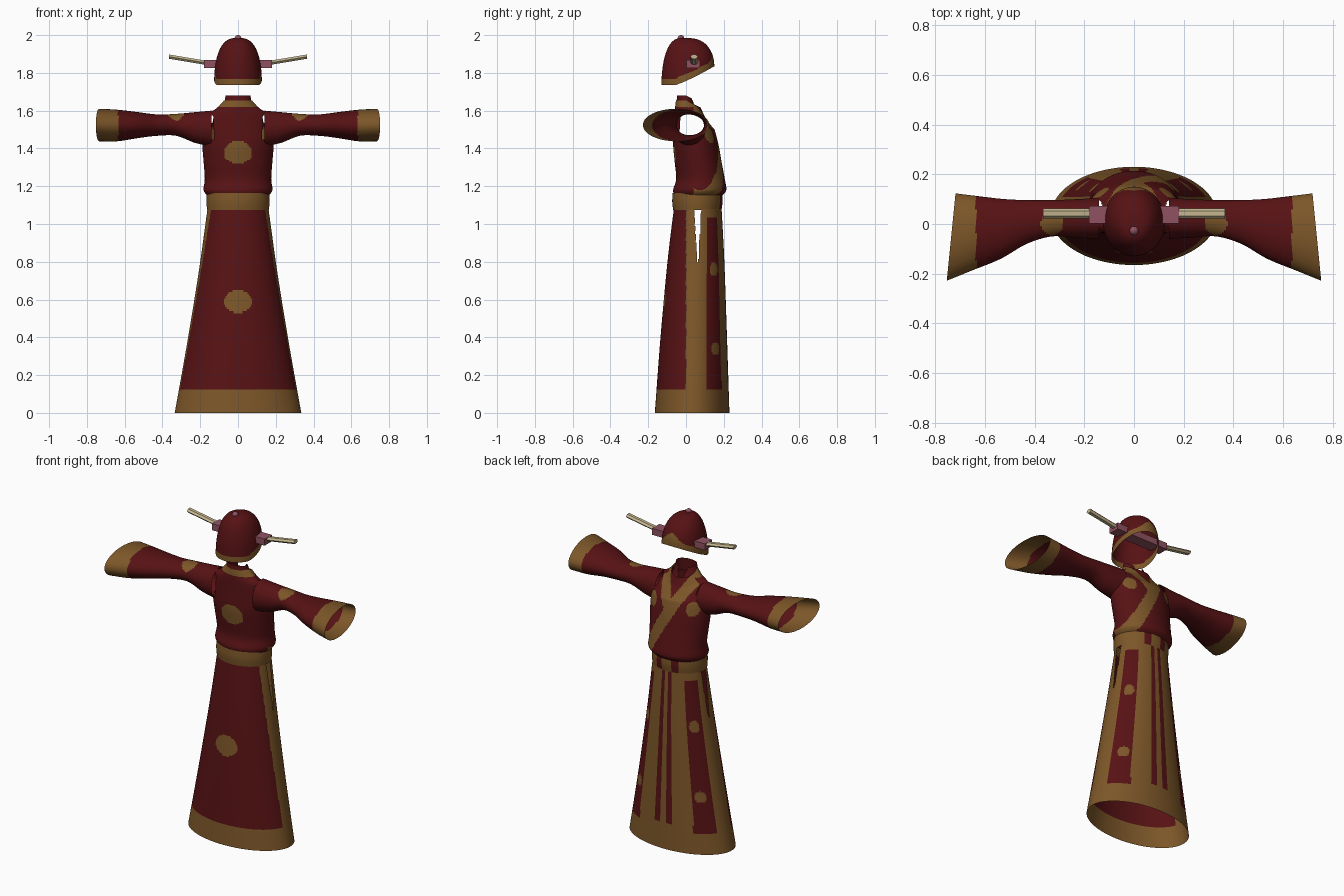
import bpy, bmesh, math
from mathutils import Vector

cube = bpy.data.objects.get("Cube")
if cube:
    bpy.data.objects.remove(cube, do_unlink=True)


def material(name, rgb):
    m = bpy.data.materials.new(name)
    m.use_nodes = True
    m.diffuse_color = (*rgb, 1)
    m.node_tree.nodes["Principled BSDF"].inputs["Base Color"].default_value = (*rgb, 1)
    return m


RED = material("dark red cloth", (0.095, 0.006, 0.007))
GOLD = material("old gold cloth", (0.205, 0.095, 0.022))
PINK = material("dusty pink", (0.28, 0.085, 0.12))
CREAM = material("cream", (0.55, 0.46, 0.27))


def finish(name, bm, mats):
    bmesh.ops.recalc_face_normals(bm, faces=bm.faces)
    me = bpy.data.meshes.new(name)
    bm.to_mesh(me)
    bm.free()
    for m in mats:
        me.materials.append(m)
    ob = bpy.data.objects.new(name, me)
    bpy.context.collection.objects.link(ob)
    return ob


def smooth(ob):
    for p in ob.data.polygons:
        p.use_smooth = True


def spline(rows, t):
    """Smooth interpolation through the rows, t from 0 to 1."""
    s = t * (len(rows) - 1)
    i = min(int(s), len(rows) - 2)
    f = s - i
    p0, p1, p2, p3 = (rows[max(0, min(len(rows) - 1, i + k))] for k in (-1, 0, 1, 2))
    return [b + 0.5 * f * (c - a + f * (2 * a - 5 * b + 4 * c - d + f * (3 * (b - c) + d - a)))
            for a, b, c, d in zip(p0, p1, p2, p3)]


def shell(name, point, nu, nv, gold, skip=lambda p: False):
    """Open surface around angle u and along v; gold and skip are rules on face centres."""
    bm = bmesh.new()
    grid = [[bm.verts.new(point(2 * math.pi * i / nu, j / nv)) for i in range(nu)]
            for j in range(nv + 1)]
    for j in range(nv):
        for i in range(nu):
            k = (i + 1) % nu
            quad = [grid[j][i], grid[j][k], grid[j + 1][k], grid[j + 1][i]]
            c = sum((v.co for v in quad), Vector()) / 4
            if not skip(c):
                bm.faces.new(quad).material_index = int(gold(c))
    bmesh.ops.delete(bm, geom=[v for v in bm.verts if not v.link_faces], context='VERTS')
    bmesh.ops.remove_doubles(bm, verts=bm.verts, dist=1e-5)
    ob = finish(name, bm, (RED, GOLD))
    smooth(ob)
    return ob


def upright(rows):
    """Elliptical sections given as height, half width, front y, back y."""
    def point(u, t):
        z, hx, y0, y1 = spline(rows, t)
        return Vector((hx * math.sin(u), (y0 + y1) / 2 + (y1 - y0) / 2 * math.cos(u), z))
    return point


def spot(a, b, ra, rb):
    return (a / ra) ** 2 + (b / rb) ** 2 < 1


# Skirt: hem, side bands, back panels and round badges
def skirt_gold(p):
    x, y, z = abs(p.x), p.y, p.z
    if z < 0.12 or 0.0 < y < 0.11:
        return True
    if y < 0:
        return spot(x, z - 0.59, 0.075, 0.06)
    half = 0.335 - 0.157 * z
    angle = math.degrees(math.asin(min(1, x / half)))
    if z > 1.035 and 0.07 < x < 0.16:
        return True
    if angle < 36:
        return not (4 < angle < 11 and z > 0.16)
    return any(spot((angle - 48) * 0.0042, z - h, 0.036, 0.036) for h in (0.34, 0.76))


def side_slit(p):
    return p.z > 0.78 and abs(p.x) > 0.1 and abs(p.y - 0.062) < 0.018 * (p.z - 0.76) / 0.3


skirt_rows = [(0, 0.335, -0.165, 0.23), (0.4, 0.264, -0.135, 0.217),
              (0.8, 0.2, -0.098, 0.203), (1.09, 0.162, -0.063, 0.188)]
shell("skirt", upright(skirt_rows), 192, 110, skirt_gold, side_slit)

# Belt
belt_rows = [(1.075, 0.164, -0.068, 0.188), (1.12, 0.167, -0.073, 0.194), (1.165, 0.165, -0.07, 0.192)]
shell("belt", upright(belt_rows), 96, 8, lambda p: not (p.y > 0.1 and 0.03 < abs(p.x) < 0.07))

# Sleeve sections: x, front y, back y, low z, high z
sleeve_rows = [(0.14, -0.06, 0.105, 1.41, 1.6), (0.23, -0.055, 0.1, 1.43, 1.592),
               (0.33, -0.05, 0.096, 1.467, 1.583), (0.43, -0.08, 0.096, 1.467, 1.58),
               (0.53, -0.14, 0.1, 1.455, 1.592), (0.64, -0.187, 0.112, 1.438, 1.605),
               (0.735, -0.228, 0.123, 1.438, 1.61)]


def tilt(p):
    """Lower the back of the neckline."""
    p.z -= 0.5 * max(0, p.y) * max(0, min(1, (p.z - 1.5) / 0.12))
    return p


# Torso with crossed lapels and open armholes
torso_rows = [(1.15, 0.162, -0.06, 0.19), (1.18, 0.182, -0.068, 0.213), (1.24, 0.176, -0.052, 0.205),
              (1.33, 0.182, -0.06, 0.188), (1.42, 0.189, -0.068, 0.172), (1.51, 0.187, -0.063, 0.148),
              (1.58, 0.168, -0.06, 0.118), (1.615, 0.115, -0.058, 0.1), (1.655, 0.075, -0.053, 0.078)]


def torso_gold(p):
    x, y, z = p
    lapel = -0.1 + (1.62 - z) * 0.55
    if y < 0.04:
        return z > 1.618 or spot(x, z - 1.38, 0.075, 0.06)
    if abs(x - lapel) < 0.04 or (x > lapel and abs(x + lapel) < 0.036):
        return True
    return spot(abs(x) - 0.135, z - 1.47, 0.034, 0.042)


torso_point = upright(torso_rows)
shell("torso", lambda u, t: tilt(torso_point(u, t)), 144, 80, torso_gold,
      lambda p: abs(p.x) > 0.13 and spot(p.y - 0.022, p.z - 1.507, 0.076, 0.085))

# Inner collar, parted at the back
collar_point = upright([(1.6, 0.085, -0.052, 0.07), (1.645, 0.072, -0.05, 0.05), (1.68, 0.066, -0.047, 0.035)])
shell("inner_collar", lambda u, t: tilt(collar_point(u, t)), 64, 8, lambda p: False,
      lambda p: p.y > 0 and abs(p.x) < 0.012 + max(0, p.z - 1.6) * 0.3)

# Flared sleeves with cuffs and shoulder badges
for side, label in ((1, "left"), (-1, "right")):
    def sleeve_point(u, t):
        x, y0, y1, z0, z1 = spline(sleeve_rows, t)
        y = (y0 + y1) / 2 + (y1 - y0) / 2 * math.cos(u)
        z = (z0 + z1) / 2 + (z1 - z0) / 2 * math.sin(u)
        return Vector((side * (x - 0.1 * t * (y + 0.05)), y, z))

    shell(label + "_sleeve", sleeve_point, 72, 72,
          lambda p: abs(p.x) > 0.635 or (p.z > 1.53 and spot(abs(p.x) - 0.33, p.y, 0.045, 0.045)))


# Cap: open dome with a slanted rim
def rim_height(y):
    return 1.735 + 0.1 * max(0, (y + 0.06) / 0.21) ** 1.2


def cap_point(u, t):
    a = t * math.pi / 2
    r = max(0, math.cos(a)) ** 0.7
    y = 0.01 + 0.14 * math.cos(u)
    z = rim_height(y)
    return Vector((0.126 * r * math.sin(u), y * r - 0.012 * (1 - r), z + (1.985 - z) * math.sin(a)))


def cap_gold(p):
    bump = 0.05 * max(0, 1 - abs(p.x) / 0.07) if p.y > 0.03 else 0
    return p.z < rim_height(p.y) + 0.036 + bump


shell("cap", cap_point, 96, 48, cap_gold)

# Knob on the cap
bm = bmesh.new()
bmesh.ops.create_uvsphere(bm, u_segments=16, v_segments=10, radius=0.018)
bmesh.ops.translate(bm, verts=bm.verts, vec=(0, -0.027, 1.982))
smooth(finish("cap_knob", bm, (PINK,)))

# Crossbar through the cap
bm = bmesh.new()
bmesh.ops.create_cube(bm, size=1)
bmesh.ops.scale(bm, verts=bm.verts, vec=(0.36, 0.07, 0.04))
bmesh.ops.translate(bm, verts=bm.verts, vec=(0, 0.038, 1.847))
finish("cap_crossbar", bm, (PINK,))

# Drooping wings
for side, label in ((1, "left"), (-1, "right")):
    bm = bmesh.new()
    bmesh.ops.create_cone(bm, cap_ends=True, segments=6, radius1=0.5, radius2=0.5, depth=1)
    for v in bm.verts:
        along = v.co.z + 0.5
        v.co = Vector((side * (0.15 + 0.215 * along), 0.043 + 0.04 * v.co.y,
                       1.872 - 0.014 * along * -1 - 0.022 * (1 - along) + 0.026 * v.co.x))
    finish(label + "_wing", bm, (CREAM,))
